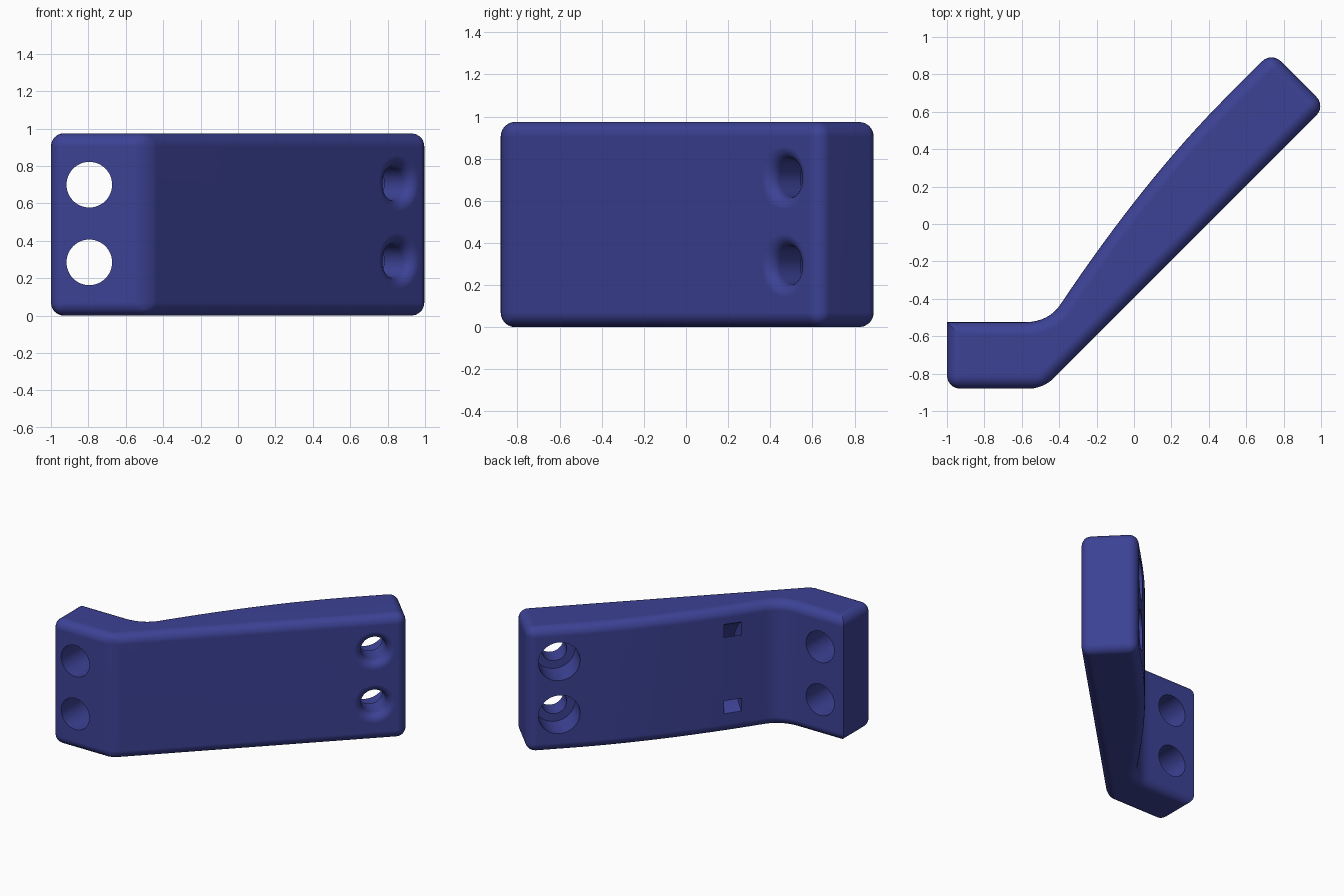
import bpy, bmesh, math
from mathutils import Vector, Matrix

if "Cube" in bpy.data.objects:
    bpy.data.objects.remove(bpy.data.objects["Cube"])

H = 0.975          # bracket height
R = 0.07           # edge rounding

blue = bpy.data.materials.new("deep_blue")
blue.diffuse_color = (0.045, 0.054, 0.30, 1)
blue.use_nodes = True
blue.node_tree.nodes["Principled BSDF"].inputs["Base Color"].default_value = blue.diffuse_color


def make_object(name, bm):
    bmesh.ops.recalc_face_normals(bm, faces=bm.faces)
    me = bpy.data.meshes.new(name)
    bm.to_mesh(me)
    bm.free()
    me.materials.append(blue)
    ob = bpy.data.objects.new(name, me)
    bpy.context.collection.objects.link(ob)
    return ob


def extrude(points, depth):
    """Solid from a 2D outline, extruded along local z."""
    bm = bmesh.new()
    face = bm.faces.new([bm.verts.new((x, y, 0)) for x, y in points])
    top = bmesh.ops.extrude_face_region(bm, geom=[face])["geom"]
    bmesh.ops.translate(bm, vec=(0, 0, depth),
                        verts=[v for v in top if isinstance(v, bmesh.types.BMVert)])
    return bm


def revolve(profile, steps=48):
    """Closed solid from (radius, height) points turned around local z."""
    bm = bmesh.new()
    rings = []
    for r, t in profile:
        rings.append([bm.verts.new((r * math.cos(2 * math.pi * i / steps),
                                    r * math.sin(2 * math.pi * i / steps), t))
                      for i in range(steps)])
    for a, b in zip(rings, rings[1:]):
        for i in range(steps):
            j = (i + 1) % steps
            bm.faces.new((a[i], a[j], b[j], b[i]))
    bm.faces.new(rings[0])
    bm.faces.new(rings[-1])
    return bm


def back_curve(x):
    return 0.685 + (x - 0.5) - 0.278 * (x - 0.5) ** 2


# Bracket outline seen from above
corners = [(-1, -0.88), (-0.485, -0.88), (1.025, 0.63), (0.735, 0.92)]
outline = list(corners)
for i in range(17):
    x = 0.5 - 0.89 * i / 16
    outline.append((x, back_curve(x)))
p0, p1, p2 = Vector(outline[-1]), Vector((-0.455, -0.525)), Vector((-0.585, -0.525))
for i in range(1, 9):                      # inner fillet
    t = i / 8
    p = p0 * (1 - t) ** 2 + p1 * 2 * t * (1 - t) + p2 * t * t
    outline.append((p.x, p.y))
outline.append((-1, -0.525))

# Bracket body with rounded rims and outer corners
bm = extrude(outline, H)
edges = []
for e in bm.edges:
    a, b = (v.co for v in e.verts)
    rim = abs(a.z - b.z) < 1e-4
    outer = any((a.xy - Vector(c)).length < 1e-4 for c in corners)
    if rim or outer:
        edges.append(e)
bmesh.ops.bevel(bm, geom=edges, offset=R, offset_type='OFFSET', segments=6,
                profile=0.5, affect='EDGES', clamp_overlap=False)
bmesh.ops.remove_doubles(bm, verts=bm.verts, dist=1e-4)
bracket = make_object("bracket", bm)

cutters = []

# Plain holes through the short flange, flared and counterbored ones in the arm
flare = [(0.15, -0.1)]
flare += [(0.15 - 0.06 * math.sin(a), 0.06 - 0.06 * math.cos(a))
          for a in [math.pi / 2 * i / 8 for i in range(9)]]
flare += [(0.09, 0.2), (0.15, 0.2), (0.15, 0.6)]
arm_axis = Vector((-1, 1, 0)).normalized().to_track_quat('Z', 'Y').to_matrix().to_4x4()
y_axis = Vector((0, 1, 0)).to_track_quat('Z', 'Y').to_matrix().to_4x4()
for z in (0.285, 0.70):
    c = make_object("flange_hole_cutter", revolve([(0.122, -0.3), (0.122, 0.3)]))
    c.matrix_world = Matrix.Translation((-0.795, -0.70, z)) @ y_axis
    cutters.append(c)
    c = make_object("arm_hole_cutter", revolve(flare))
    c.matrix_world = Matrix.Translation((0.86, 0.465, z + 0.008)) @ arm_axis
    cutters.append(c)

# Curved strap channel with two openings in the back of the arm
angles = [math.radians(-75 + 150 * i / 24) for i in range(25)]
ring = [(-0.416 * math.cos(a), 0.416 * math.sin(a)) for a in angles]
ring += [(-0.336 * math.cos(a), 0.336 * math.sin(a)) for a in reversed(angles)]
out = Vector((-0.817, 0.577, 0)).normalized()
along = out.cross(Vector((0, 0, 1)))
basis = Matrix((out, (0, 0, 1), along)).transposed().to_4x4()
centre = Vector((-0.25, back_curve(-0.25), 0.505)) + out * 0.225 - along * 0.065
channel = make_object("strap_channel_cutter", extrude(ring, 0.13))
channel.matrix_world = Matrix.Translation(centre) @ basis
cutters.append(channel)

# Cut everything out of the bracket
bpy.context.view_layer.objects.active = bracket
for c in cutters:
    c.hide_render = True
    m = bracket.modifiers.new("cut", 'BOOLEAN')
    m.operation, m.solver, m.object = 'DIFFERENCE', 'EXACT', c
    bpy.ops.object.modifier_apply(modifier=m.name)
for c in cutters:
    bpy.data.objects.remove(c)

# Smooth shading with crisp hole rims
bpy.ops.object.select_all(action='DESELECT')
bracket.select_set(True)
bpy.ops.object.shade_smooth_by_angle(angle=math.radians(30))
w = bracket.modifiers.new("weighted_normals", 'WEIGHTED_NORMAL')
w.keep_sharp = True
